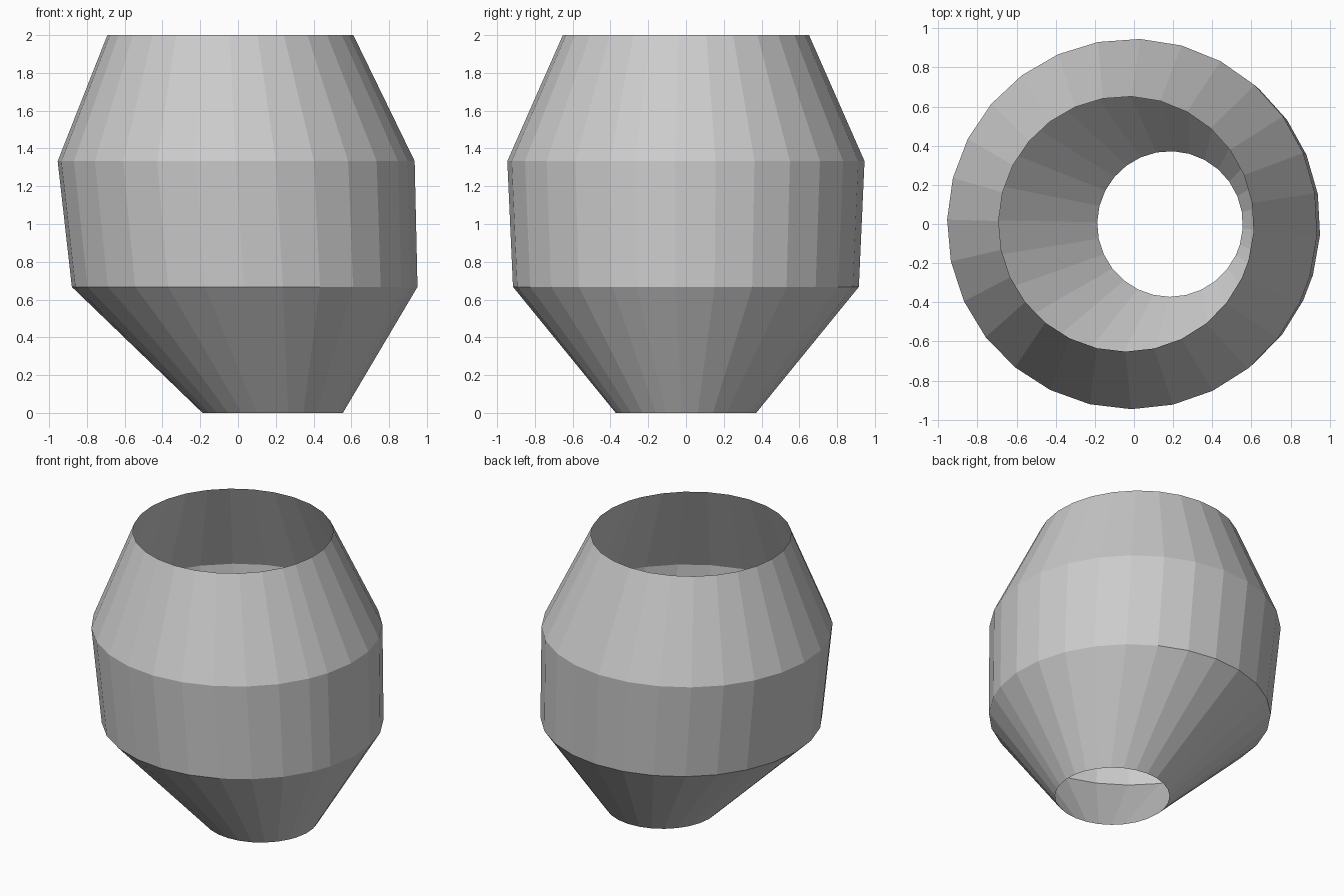
import bpy, bmesh, math

if "Cube" in bpy.data.objects:
    bpy.data.objects.remove(bpy.data.objects["Cube"])

# Cross-sections from bottom to top: height, centre x, radius
RINGS = [(0.0, 0.184, 0.372), (0.667, 0.036, 0.916),
         (1.333, -0.009, 0.946), (2.0, -0.04, 0.652)]
SIDES = 28
START, STEP = -16.5, 13.01   # seam angle and facet angle in degrees

# Open-ended vessel shell, lofted through offset rings
bm = bmesh.new()
loops = []
for z, cx, r in RINGS:
    angles = [math.radians(START + STEP * i) for i in range(SIDES)]
    loops.append([bm.verts.new((cx + r * math.cos(a), r * math.sin(a), z)) for a in angles])

for low, high in zip(loops, loops[1:]):
    for i in range(SIDES):
        j = (i + 1) % SIDES
        bm.faces.new((low[i], low[j], high[j], high[i]))

mesh = bpy.data.meshes.new("vessel_shell")
bm.to_mesh(mesh)
bm.free()
vessel = bpy.data.objects.new("vessel_shell", mesh)
bpy.context.collection.objects.link(vessel)
